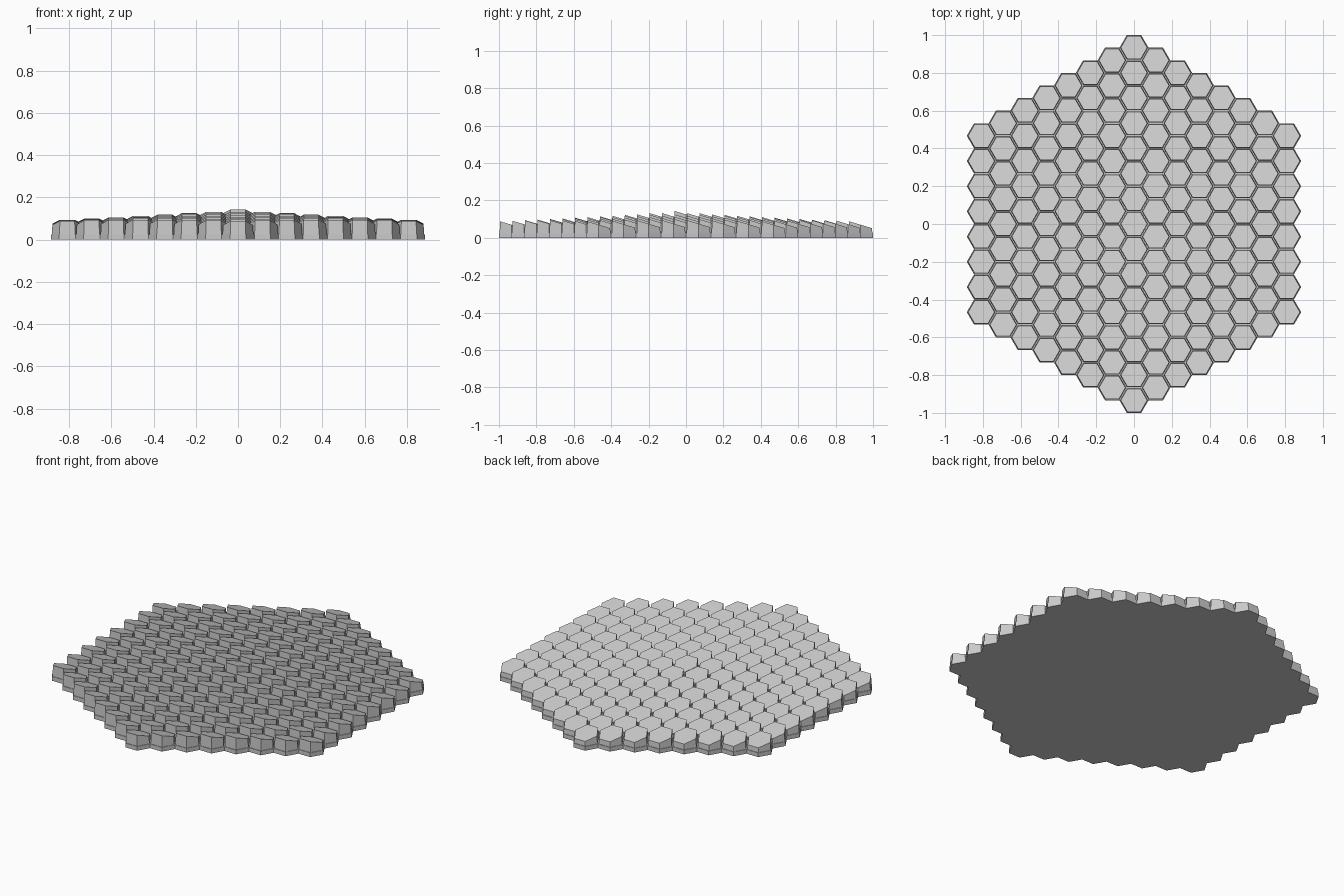
import bpy
import bmesh
from math import cos, sin, pi, sqrt, hypot

if "Cube" in bpy.data.objects:
    bpy.data.objects.remove(bpy.data.objects["Cube"], do_unlink=True)

RINGS = 7                        # tiles from the centre to a corner
PITCH = 2 / (2 * RINGS + 1)      # distance between neighbouring tiles
RADIUS = PITCH / sqrt(3)
BASE = 0.025                     # thickness of the shared plate
SLOPE = 0.3                      # tile tops fall towards the back

grey = bpy.data.materials.new("light_grey")
grey.use_nodes = True
colour = (0.6, 0.6, 0.6, 1)
grey.diffuse_color = colour
grey.node_tree.nodes["Principled BSDF"].inputs["Base Color"].default_value = colour


def centres():
    """Tile centres of a hexagon-shaped honeycomb."""
    for q in range(-RINGS, RINGS + 1):
        for r in range(-RINGS, RINGS + 1):
            if abs(q + r) <= RINGS:
                yield 1.5 * RADIUS * q, PITCH * (r + q / 2)


def hexagon(bm, x, y, scale, height):
    """Six vertices around a centre; height gives z from the local y."""
    ring = []
    for i in range(6):
        dx = RADIUS * scale * cos(i * pi / 3)
        dy = RADIUS * scale * sin(i * pi / 3)
        ring.append(bm.verts.new((x + dx, y + dy, height(dy))))
    return ring


def add_object(bm, name):
    bmesh.ops.recalc_face_normals(bm, faces=bm.faces)
    mesh = bpy.data.meshes.new(name)
    bm.to_mesh(mesh)
    bm.free()
    mesh.materials.append(grey)
    bpy.context.collection.objects.link(bpy.data.objects.new(name, mesh))


# Honeycomb base plate: joined hexagons raised as one piece
bm = bmesh.new()
for x, y in centres():
    bm.faces.new(hexagon(bm, x, y, 1, lambda dy: 0))
bmesh.ops.remove_doubles(bm, verts=bm.verts, dist=0.001)
raised = bmesh.ops.extrude_face_region(bm, geom=bm.faces[:], use_keep_orig=True)
top = [v for v in raised["geom"] if isinstance(v, bmesh.types.BMVert)]
bmesh.ops.translate(bm, verts=top, vec=(0, 0, BASE))
add_object(bm, "honeycomb_base")

# Tapered columns with slanted tops, highest in the middle
bm = bmesh.new()
for x, y in centres():
    peak = 0.125 - 0.055 * (hypot(x, y) / (PITCH * RINGS)) ** 0.8
    low = hexagon(bm, x, y, 0.95, lambda dy: BASE)
    high = hexagon(bm, x, y, 0.91, lambda dy: peak - SLOPE * dy)
    bm.faces.new(high)
    for i in range(6):
        j = (i + 1) % 6
        bm.faces.new((low[i], low[j], high[j], high[i]))
add_object(bm, "slanted_columns")
